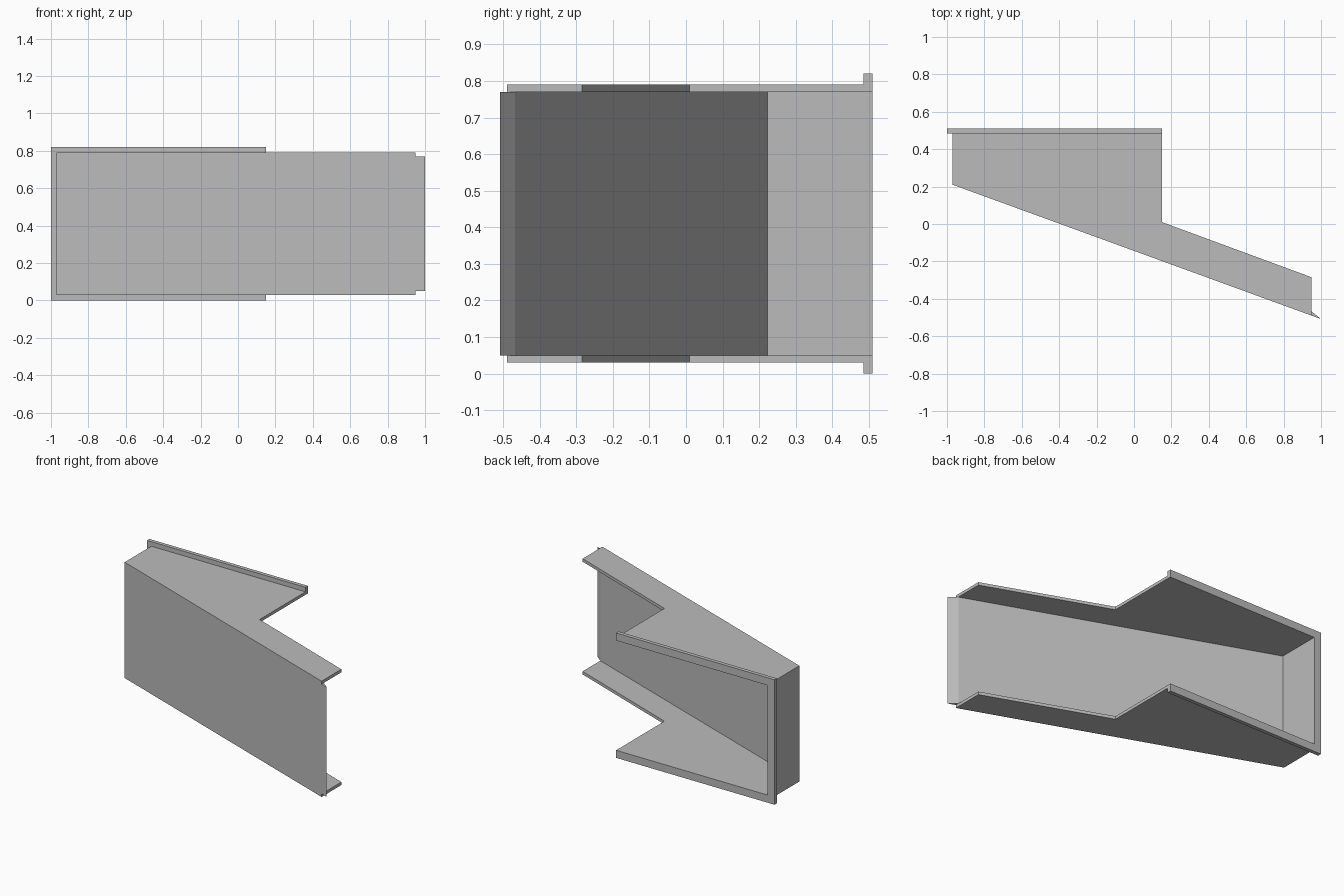
import bpy
import bmesh
from mathutils import Vector

if "Cube" in bpy.data.objects:
    bpy.data.objects.remove(bpy.data.objects["Cube"], do_unlink=True)

grey = bpy.data.materials.new("sheet grey")
grey.use_nodes = True
colour = (0.5, 0.5, 0.5, 1)
grey.diffuse_color = colour
grey.node_tree.nodes["Principled BSDF"].inputs["Base Color"].default_value = colour


def prism(name, outline, depth):
    """Extrude a closed 3D outline along the depth vector."""
    bm = bmesh.new()
    face = bm.faces.new([bm.verts.new(p) for p in outline])
    out = bmesh.ops.extrude_face_region(bm, geom=[face])
    moved = [v for v in out["geom"] if isinstance(v, bmesh.types.BMVert)]
    bmesh.ops.translate(bm, verts=moved, vec=Vector(depth))
    bmesh.ops.recalc_face_normals(bm, faces=bm.faces)
    mesh = bpy.data.meshes.new(name)
    bm.to_mesh(mesh)
    bm.free()
    mesh.materials.append(grey)
    obj = bpy.data.objects.new(name, mesh)
    bpy.context.collection.objects.link(obj)
    return obj


low, high, sheet = 0.03, 0.79, 0.02
inner_low, inner_high = low + sheet, high - sheet
lip_y, back_y = 0.485, 0.51

# Matching bottom and top flanges
flange = [(-0.97, 0.21), (0.95, -0.49), (0.95, -0.285),
          (0.15, 0.01), (0.15, lip_y), (-0.97, lip_y)]
for name, z in (("bottom_flange", low), ("top_flange", inner_high)):
    prism(name, [(x, y, z) for x, y in flange], (0, 0, sheet))

# Slanted front plate with a tapered tip, joined to the short end wall
web = [(-0.97, 0.21), (0.95, -0.49), (1.0, -0.508), (0.95, -0.468),
       (-0.95, 0.223), (-0.95, lip_y), (-0.97, lip_y)]
prism("front_and_end_wall", [(x, y, inner_low) for x, y in web],
      (0, 0, inner_high - inner_low))

# Three-sided mounting lip around the back opening
lip = [(0.15, 0), (-1, 0), (-1, 0.82), (0.15, 0.82),
       (0.15, inner_high), (-0.95, inner_high),
       (-0.95, inner_low), (0.15, inner_low)]
prism("back_lip", [(x, lip_y, z) for x, z in lip], (0, back_y - lip_y, 0))
